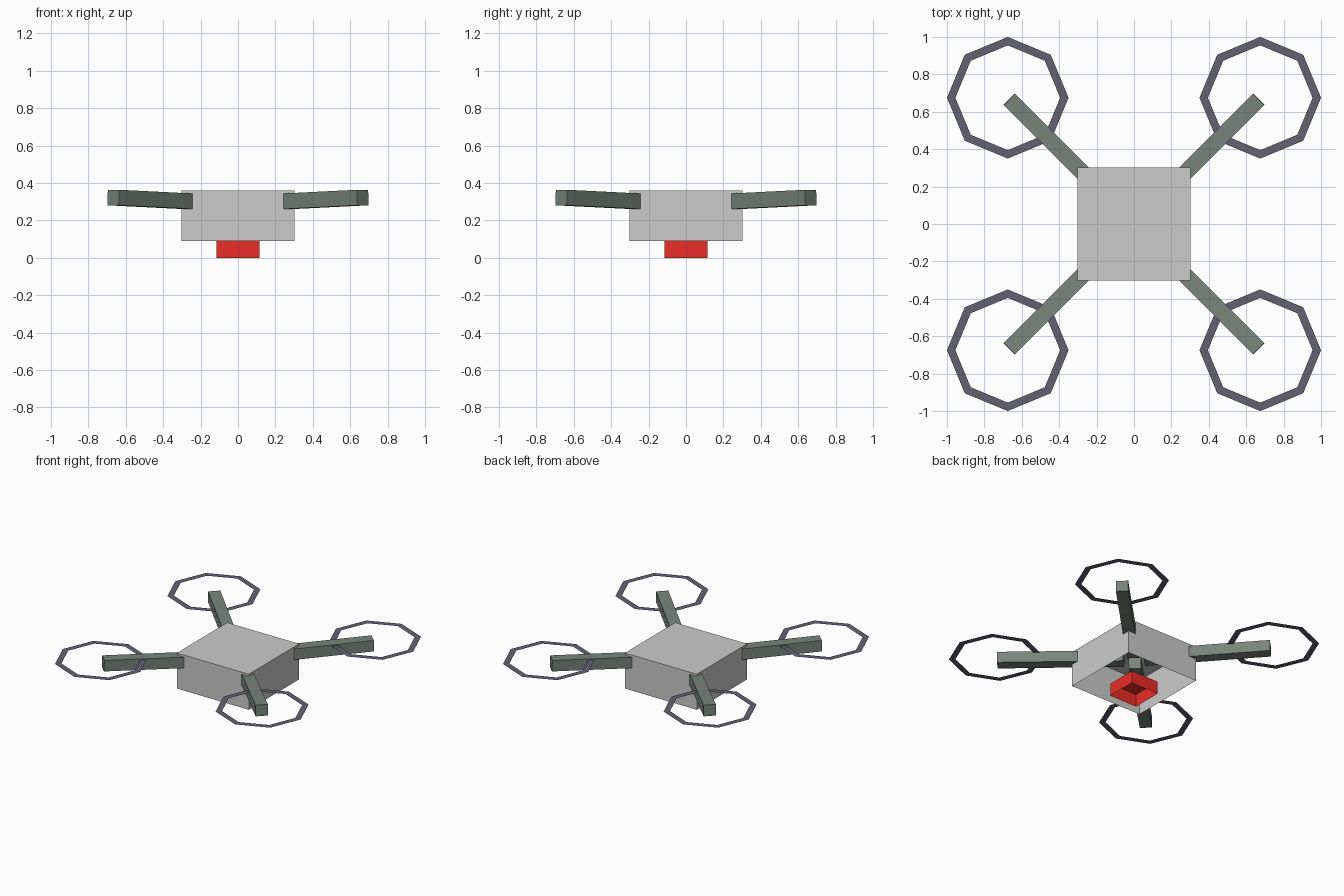
import bpy, bmesh, math
from mathutils import Matrix, Vector

if "Cube" in bpy.data.objects:
    bpy.data.objects.remove(bpy.data.objects["Cube"])


def material(name, rgb):
    mat = bpy.data.materials.new(name)
    mat.diffuse_color = (*rgb, 1)
    mat.use_nodes = True
    mat.node_tree.nodes["Principled BSDF"].inputs["Base Color"].default_value = mat.diffuse_color
    return mat


def add_object(name, bm, mat=None, mirrored=False):
    mesh = bpy.data.meshes.new(name)
    bm.to_mesh(mesh)
    bm.free()
    obj = bpy.data.objects.new(name, mesh)
    bpy.context.collection.objects.link(obj)
    if mat:
        mesh.materials.append(mat)
    if mirrored:  # copy to all four corners
        mod = obj.modifiers.new("four_corners", 'MIRROR')
        mod.use_axis = (True, True, False)
        mod.use_mirror_merge = False
    return obj


def box(size, matrix):
    bm = bmesh.new()
    bmesh.ops.create_cube(bm, size=1, matrix=matrix @ Matrix.Diagonal((*size, 1)))
    return bm


def open_box(name, width, z0, z1, mat=None):
    """Thin shell with no bottom face."""
    bm = box((width, width, z1 - z0), Matrix.Translation((0, 0, (z0 + z1) / 2)))
    bottom = min(bm.faces, key=lambda f: f.calc_center_median().z)
    bmesh.ops.delete(bm, geom=[bottom], context='FACES_ONLY')
    return add_object(name, bm, mat)


red = material("red", (0.82, 0.026, 0.02))
green_grey = material("green_grey", (0.19, 0.23, 0.2))
dark = material("dark_violet_grey", (0.127, 0.12, 0.165))

# Central body and camera housing, both hollow from below
open_box("body", 0.605, 0.09, 0.36)
open_box("sensor_housing", 0.232, 0.0, 0.095, red)

# Arms: gently rising bars running out along the diagonals
inner, outer = Vector((0.05, 0.05, 0.291)), Vector((0.667, 0.667, 0.322))
span = outer - inner
tilt = math.asin(span.z / span.length)
frame = (Matrix.Translation((inner + outer) / 2)
         @ Matrix.Rotation(math.radians(45), 4, 'Z')
         @ Matrix.Rotation(-tilt, 4, 'Y'))
add_object("arm", box((span.length, 0.085, 0.083), frame), green_grey, True)

# Rotor guards: flat eight-sided rings
bm = bmesh.new()
loops = []
for radius in (0.325, 0.28):
    loops.append([bm.verts.new((0.675 + radius * math.cos(i * math.pi / 4),
                                0.675 + radius * math.sin(i * math.pi / 4), 0.345))
                  for i in range(8)])
out, inn = loops
for i in range(8):
    j = (i + 1) % 8
    bm.faces.new((out[i], out[j], inn[j], inn[i]))
add_object("rotor_ring", bm, dark, True)
